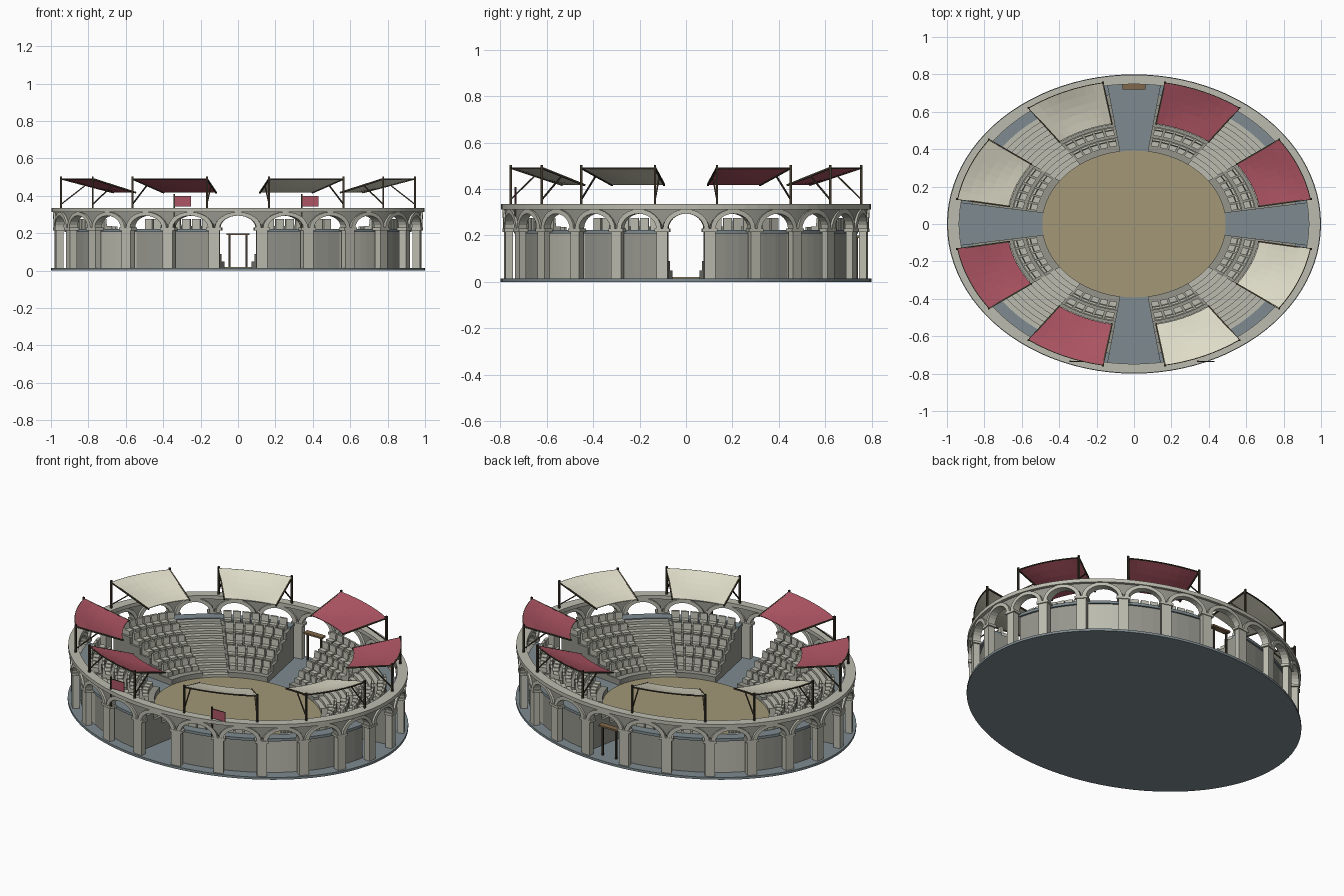
import bpy, bmesh
from math import sin, cos, pi, radians as rad
from mathutils import Vector

if "Cube" in bpy.data.objects:
    bpy.data.objects.remove(bpy.data.objects["Cube"])

def mat(name, c):
    m = bpy.data.materials.new(name)
    m.diffuse_color = (*c, 1)
    m.use_nodes = True
    m.node_tree.nodes["Principled BSDF"].inputs["Base Color"].default_value = m.diffuse_color
    return m

STONE = mat("pale_stone", (.50, .50, .43))
TIER = mat("tier_stone", (.30, .30, .265))
FLOOR = mat("slate_floor", (.21, .26, .28))
SAND = mat("sand", (.36, .31, .185))
RED = mat("red_cloth", (.42, .09, .125))
CREAM = mat("cream_cloth", (.74, .72, .58))
DARK = mat("dark_wood", (.05, .04, .025))
WOOD = mat("wood", (.22, .14, .07))

def P(s, t, z):
    """Point on the ellipse family: s = fraction of the outer ellipse."""
    return Vector((s * cos(t), .8 * s * sin(t), z))

def loft(bm, sections, closed=False):
    """Skin a list of equal point loops into a solid."""
    loops = [[bm.verts.new(p) for p in sec] for sec in sections]
    n = len(loops[0])
    for a, b in zip(loops, loops[1:] + (loops[:1] if closed else [])):
        if a is loops[-1] and not closed:
            break
        for i in range(n):
            j = (i + 1) % n
            bm.faces.new((a[i], a[j], b[j], b[i]))
    if not closed:
        bm.faces.new(loops[0])
        bm.faces.new(loops[-1])

def sweep(bm, profile, t0, t1, n):
    """Sweep an (s, z) profile round the ellipse between two angles."""
    loft(bm, [[P(s, t0 + (t1 - t0) * k / n, z) for s, z in profile] for k in range(n + 1)])

def rect(s0, s1, z0, z1):
    return [(s0, z0), (s1, z0), (s1, z1), (s0, z1)]

def bar(bm, a, b, r=.005):
    """Square bar between two points."""
    d = (b - a).normalized()
    u = d.cross(Vector((0, 0, 1)))
    u = u.normalized() if u.length > 1e-4 else Vector((1, 0, 0))
    v = d.cross(u)
    loft(bm, [[p + r * (i * u + j * v) for i, j in ((-1, -1), (1, -1), (1, 1), (-1, 1))] for p in (a, b)])

def finish(bm, name, m):
    bmesh.ops.recalc_face_normals(bm, faces=bm.faces)
    me = bpy.data.meshes.new(name)
    bm.to_mesh(me)
    bm.free()
    me.materials.append(m)
    ob = bpy.data.objects.new(name, me)
    bpy.context.collection.objects.link(ob)
    return ob

def disc(name, s, z0, z1, m):
    bm = bmesh.new()
    bmesh.ops.create_cone(bm, cap_ends=True, segments=96, radius1=1, radius2=1, depth=1)
    for v in bm.verts:
        v.co = (v.co.x * s, v.co.y * s * .8, z0 if v.co.z < 0 else z1)
    finish(bm, name, m)

# base and arena
disc("base_slab", 1, 0, .014, FLOOR)
disc("arena_sand", .49, .01, .02, SAND)

# top ring of the arcade
bm = bmesh.new()
loft(bm, [[P(s, 2 * pi * k / 96, z) for s, z in rect(.935, .997, .313, .335)] for k in range(96)], True)
finish(bm, "arcade_ring", STONE)

# arcade pillars, capitals, arches and spandrels
pillars, caps, arches, spandrels = (bmesh.new() for _ in range(4))
for k in range(24):
    tp = rad(15 * k + 7.5)
    sweep(pillars, rect(.945, .985, .012, .218), tp - .03, tp + .03, 1)
    sweep(caps, rect(.938, .992, .216, .230), tp - .042, tp + .042, 1)
    tc = rad(15 * k)
    band, fill = [], []
    for i in range(13):
        c, s = cos(pi * i / 12), sin(pi * i / 12)
        ti, to = tc + rad(5.7) * c, tc + rad(7.2) * c
        zi, zo = .228 + .066 * s, .228 + .086 * s
        band.append([P(.942, ti, zi), P(.990, ti, zi), P(.990, to, zo), P(.942, to, zo)])
        tf = tc + rad(7.5) * c
        fill.append([P(.955, tf, zo - .004), P(.978, tf, zo - .004), P(.978, tf, .316), P(.955, tf, .316)])
    loft(arches, band)
    loft(spandrels, fill)
finish(pillars, "arcade_pillars", STONE)
finish(caps, "pillar_capitals", STONE)
finish(arches, "arcade_arches", STONE)
finish(spandrels, "arch_spandrels", TIER)

# seating wedges, stairs and walkway in each quadrant
ROWS, PITCH, S0 = 5, .073, .51
tiers, seats, stairs, walk = (bmesh.new() for _ in range(4))
tier_prof = [(.925, .012), (.49, .012), (.49, .05)]
for i in range(1, ROWS):
    s = S0 + PITCH * i
    tier_prof += [(s, .01 + .04 * i), (s, .05 + .04 * i)]
tier_prof.append((.925, .21))
tier_prof = [(s, z) for s, z in tier_prof]
stair_prof = [(.925, .012), (.49, .012)]
for i in range(12):
    s, z = .49 + .032 * i, .02 + .0165 * i
    stair_prof += [(s, z), (s, z + .0165)]
stair_prof.append((.925, stair_prof[-1][1]))
for q in range(4):
    # quadrants alternate mirrored, the wedge layout itself is symmetric
    base = q * pi / 2
    sweep(walk, rect(.872, .937, .208, .224), base + rad(8.6), base + rad(81.4), 18)
    sweep(stairs, stair_prof, base + rad(36), base + rad(54), 6)
    for a0, a1 in ((8.6, 36), (54, 81.4)):
        t0, t1 = base + rad(a0), base + rad(a1)
        sweep(tiers, tier_prof, t0, t1, 6)
        for r in range(ROWS):
            s, z = S0 + PITCH * r + .018, .05 + .04 * r
            n = (5, 5, 6, 6, 7)[r]
            step = (t1 - t0 - rad(1.6)) / n
            # L-shaped seat with a back rest
            seat = [(s, z - .002), (s + .052, z - .002), (s + .052, z + .066),
                    (s + .038, z + .066), (s + .034, z + .028), (s, z + .028)]
            for k in range(n):
                c = t0 + rad(.8) + step * (k + .5)
                sweep(seats, seat, c - step * .41, c + step * .41, 1)
finish(tiers, "seating_tiers", TIER)
finish(seats, "seats", STONE)
finish(stairs, "stair_wedges", STONE)
finish(walk, "upper_walkway", FLOOR)

# awnings with sloping sagging cloth, poles, beams and braces
frames = bmesh.new()
for q in range(4):
    for w, (a0, a1) in enumerate(((10, 36), (54, 80))):
        t0, t1 = q * pi / 2 + rad(a0), q * pi / 2 + rad(a1)
        cloth, secs = bmesh.new(), []
        for k in range(9):
            t = t0 + (t1 - t0) * k / 8
            top = []
            for i in range(6):
                f = i / 5
                sag = .010 * sin(pi * f) * sin(pi * k / 8)
                top.append(P(.955 - .275 * f, t, .494 - .072 * f - sag))
            secs.append(top + [p - Vector((0, 0, .004)) for p in reversed(top)])
        loft(cloth, secs)
        finish(cloth, "awning_cloth_%d_%d" % (q, w), CREAM if q % 2 else RED)
        for t in (t0, t1):
            bar(frames, P(.96, t, .33), P(.96, t, .503))
            bar(frames, P(.96, t, .491), P(.675, t, .417), .004)
            bar(frames, P(.96, t, .355), P(.83, t, .455), .003)
        for k in range(8):
            ta, tb = (t0 + (t1 - t0) * j / 8 for j in (k, k + 1))
            bar(frames, P(.957, ta, .490), P(.957, tb, .490), .003)
finish(frames, "awning_frames", DARK)

# front banners on poles
poles, flags = bmesh.new(), bmesh.new()
for x in (-.34, .34):
    y = -.735
    bar(poles, Vector((x, y, .23)), Vector((x, y, .41)), .004)
    bar(poles, Vector((x, y, .398)), Vector((x + .09, y, .398)), .002)
    loft(flags, [[Vector((x + dx, y + d, z)) for dx, d in ((0, -.002), (.09, -.002), (.09, .002), (0, .002))]
                 for z in (.342, .398)])
finish(poles, "banner_poles", DARK)
finish(flags, "banners", RED)

# wooden board on posts in the back gate
board, posts = bmesh.new(), bmesh.new()
loft(board, [[Vector((x, y, z)) for x, y in ((-.062, .718), (.062, .718), (.062, .754), (-.062, .754))]
             for z in (.19, .2)])
for x in (-.045, .045):
    bar(posts, Vector((x, .736, .012)), Vector((x, .736, .192)), .005)
finish(board, "gate_board", WOOD)
finish(posts, "gate_posts", DARK)
